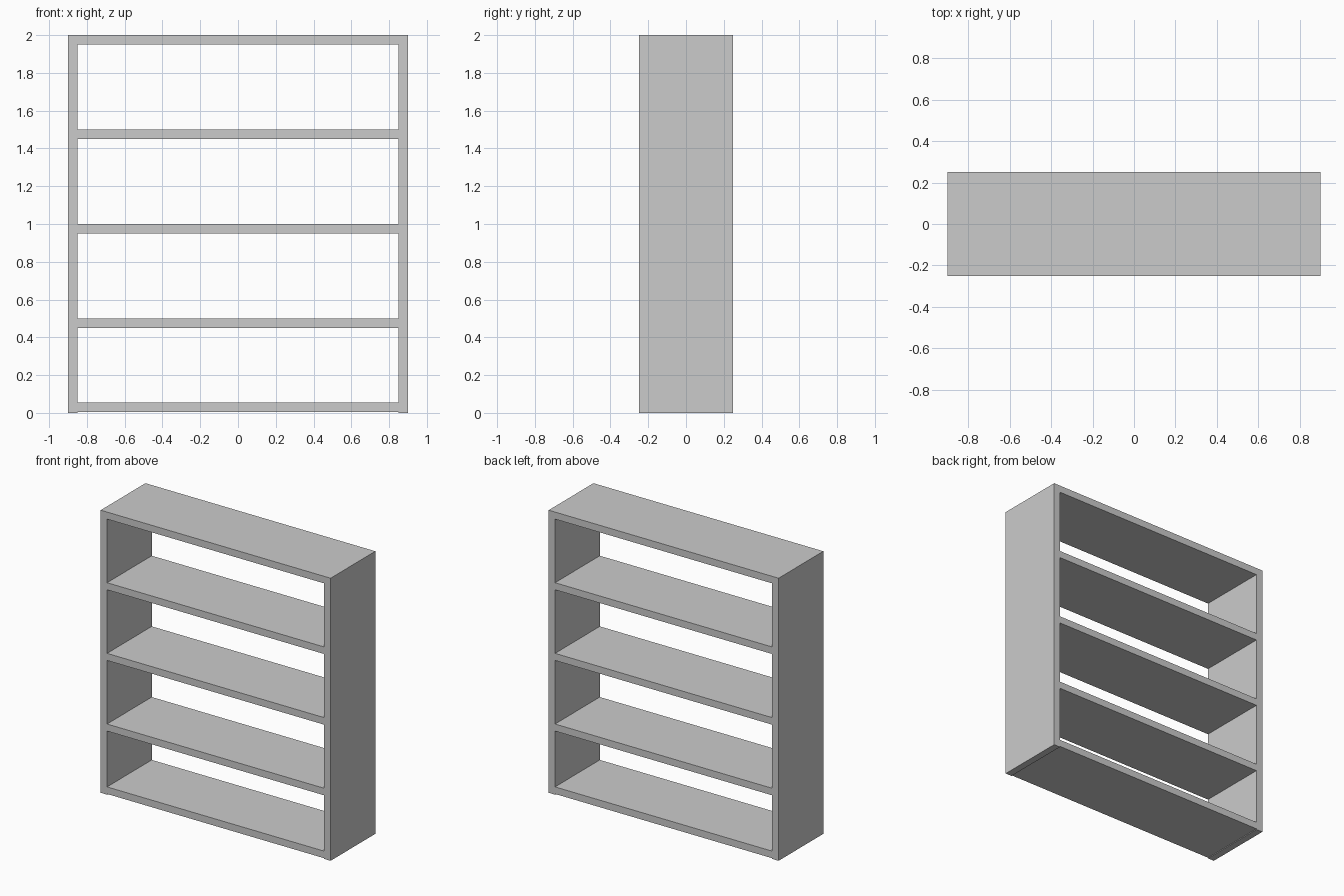
import bpy

if "Cube" in bpy.data.objects:
    bpy.data.objects.remove(bpy.data.objects["Cube"])

W, D, H, T = 1.8, 0.5, 2.0, 0.05


def board(name, size, center):
    bpy.ops.mesh.primitive_cube_add(size=1, location=center)
    obj = bpy.context.object
    obj.name = name
    obj.scale = size
    bpy.ops.object.transform_apply(location=False, rotation=False, scale=True)
    return obj


# Upright side panels
for name, sx in (("left_side", -1), ("right_side", 1)):
    board(name, (T, D, H), (sx * (W - T) / 2, 0, H / 2))

# Horizontal boards, by top height; the lowest sits just off the floor
tops = {"bottom_board": 0.055, "lower_shelf": 0.5, "middle_shelf": 1.0,
        "upper_shelf": 1.5, "top_board": H}
for name, z in tops.items():
    board(name, (W - 2 * T, D, T), (0, 0, z - T / 2))
